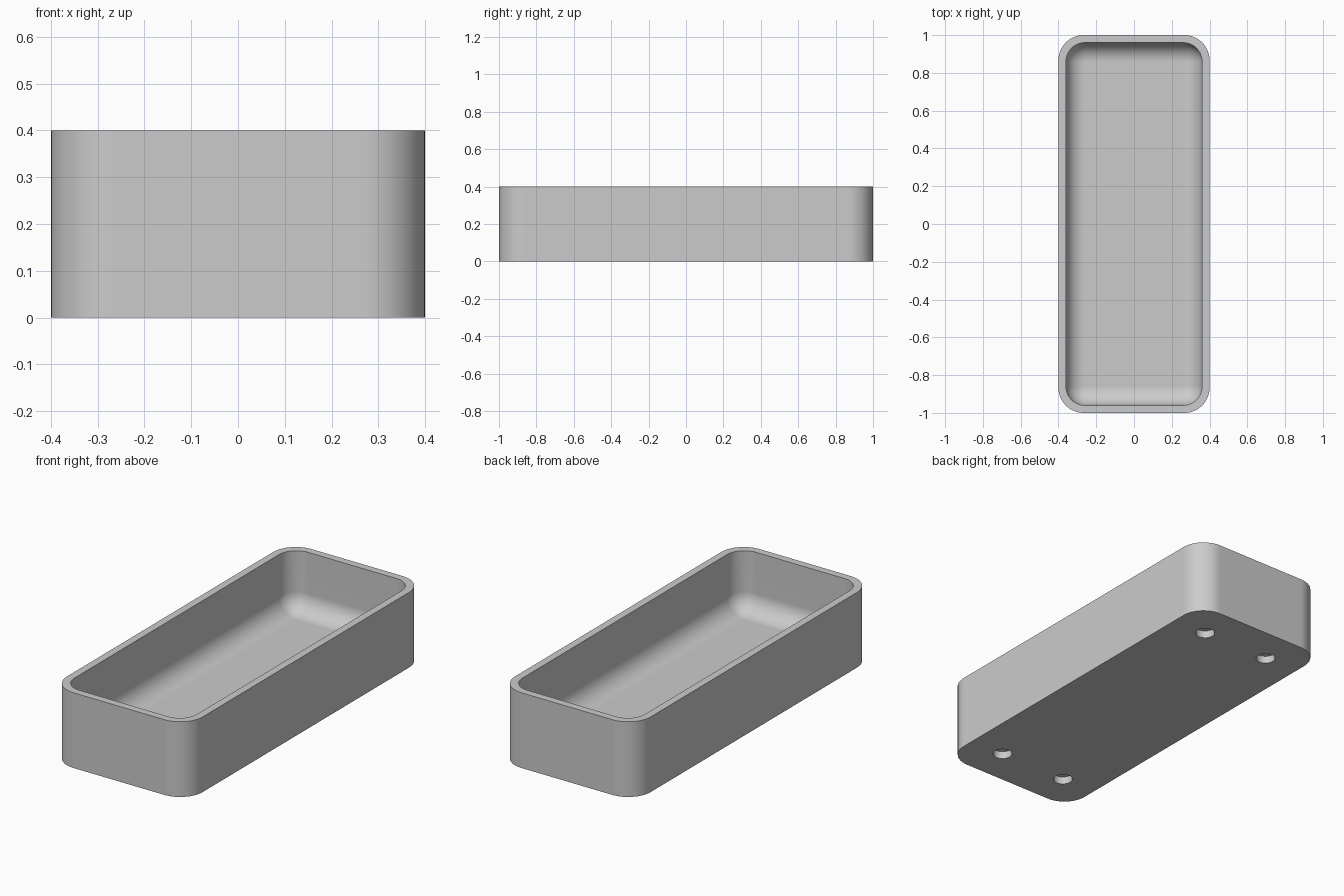
import bpy
import bmesh
import math

old = bpy.data.objects.get("Cube")
if old:
    bpy.data.objects.remove(old, do_unlink=True)

HALF_X, HALF_Y, HEIGHT = 0.4, 1.0, 0.4
WALL, FLOOR = 0.04, 0.08
OUTER_R, INNER_R = 0.133, 0.1
CORNER_STEPS, FILLET_STEPS = 12, 10

grey = bpy.data.materials.new("plain grey")
grey.use_nodes = True
colour = (0.6, 0.6, 0.6, 1.0)
grey.diffuse_color = colour
grey.node_tree.nodes["Principled BSDF"].inputs["Base Color"].default_value = colour


def rounded_ring(bm, inset, radius, z):
    """Ring of vertices around a rounded rectangle."""
    cx, cy = HALF_X - inset - radius, HALF_Y - inset - radius
    ring = []
    for quarter, (sx, sy) in enumerate([(1, 1), (-1, 1), (-1, -1), (1, -1)]):
        for i in range(CORNER_STEPS + 1):
            a = math.pi / 2 * (quarter + i / CORNER_STEPS)
            ring.append(bm.verts.new((sx * cx + radius * math.cos(a),
                                      sy * cy + radius * math.sin(a), z)))
    return ring


# Tray body: outer wall, flat rim, inner wall, floor fillet, floor
bm = bmesh.new()
rings = [rounded_ring(bm, 0, OUTER_R, 0),
         rounded_ring(bm, 0, OUTER_R, HEIGHT),
         rounded_ring(bm, WALL, INNER_R, HEIGHT)]
for i in range(FILLET_STEPS + 1):
    a = math.pi / 2 * i / FILLET_STEPS
    shrink = INNER_R * (1 - math.cos(a))
    rings.append(rounded_ring(bm, WALL + shrink, INNER_R - shrink,
                              FLOOR + INNER_R * (1 - math.sin(a))))
for low, high in zip(rings, rings[1:]):
    for i in range(len(low)):
        j = (i + 1) % len(low)
        bm.faces.new((low[i], low[j], high[j], high[i]))
bm.faces.new(rings[0][::-1])
bm.faces.new(rings[-1])
bmesh.ops.remove_doubles(bm, verts=bm.verts[:], dist=1e-5)
bmesh.ops.recalc_face_normals(bm, faces=bm.faces[:])
mesh = bpy.data.meshes.new("tray")
bm.to_mesh(mesh)
bm.free()
mesh.materials.append(grey)
tray = bpy.data.objects.new("tray", mesh)
bpy.context.collection.objects.link(tray)

# Four shallow round sockets in the underside
bm = bmesh.new()
for x in (-0.2, 0.2):
    for y in (-0.8, 0.8):
        made = bmesh.ops.create_cone(bm, cap_ends=True, segments=32,
                                     radius1=0.048, radius2=0.048, depth=0.08)
        bmesh.ops.translate(bm, verts=made["verts"], vec=(x, y, 0))
cutter_mesh = bpy.data.meshes.new("socket_cutter")
bm.to_mesh(cutter_mesh)
bm.free()
cutter_mesh.materials.append(grey)
cutter = bpy.data.objects.new("socket_cutter", cutter_mesh)
cutter.hide_render = True
bpy.context.collection.objects.link(cutter)

cut = tray.modifiers.new("sockets", 'BOOLEAN')
cut.operation = 'DIFFERENCE'
cut.solver = 'EXACT'
cut.object = cutter
bpy.ops.object.select_all(action='DESELECT')
tray.select_set(True)
bpy.context.view_layer.objects.active = tray
bpy.ops.object.modifier_apply(modifier=cut.name)
bpy.data.objects.remove(cutter, do_unlink=True)

# Smooth rounds, crisp rim and flat floor
bpy.ops.object.shade_smooth_by_angle(angle=math.radians(30))
weighted = tray.modifiers.new("flat faces", 'WEIGHTED_NORMAL')
weighted.keep_sharp = True
